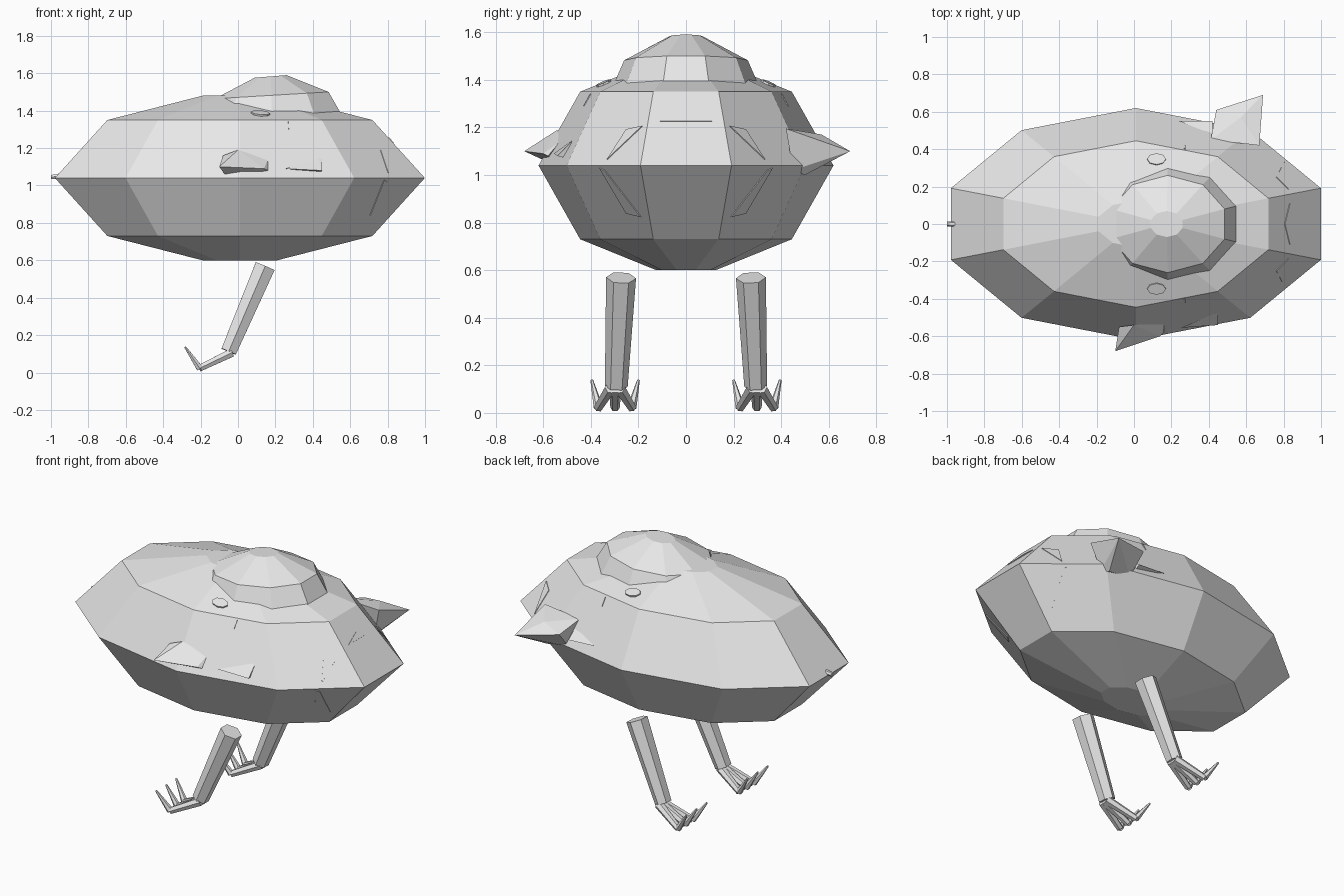
import bpy, bmesh, math
from mathutils import Vector
from mathutils.bvhtree import BVHTree

if "Cube" in bpy.data.objects:
    bpy.data.objects.remove(bpy.data.objects["Cube"])

grey = bpy.data.materials.new("plain_grey")
grey.diffuse_color = (0.8, 0.8, 0.8, 1)
grey.use_nodes = True
grey.node_tree.nodes["Principled BSDF"].inputs["Base Color"].default_value = grey.diffuse_color


def finish(name, bm):
    bmesh.ops.recalc_face_normals(bm, faces=bm.faces[:])
    me = bpy.data.meshes.new(name)
    bm.to_mesh(me)
    me.materials.append(grey)
    ob = bpy.data.objects.new(name, me)
    bpy.context.collection.objects.link(ob)
    return ob


def loft(bm, rings):
    """Skin a list of equal-length point rings and cap both ends."""
    vs = [[bm.verts.new(p) for p in r] for r in rings]
    n = len(vs[0])
    for a, b in zip(vs, vs[1:]):
        for i in range(n):
            j = (i + 1) % n
            bm.faces.new((a[i], a[j], b[j], b[i]))
    bm.faces.new(vs[0][::-1])
    bm.faces.new(vs[-1])


def decagon(cx, rx, ry, z, tilt=0):
    pts = []
    for i in range(10):
        a = math.radians(18 + 36 * i)
        dx = rx * math.cos(a)
        pts.append(Vector((cx + dx, ry * math.sin(a), z + tilt * dx)))
    return pts


def hull(name, pts):
    bm = bmesh.new()
    for p in pts:
        bm.verts.new(p)
    res = bmesh.ops.convex_hull(bm, input=bm.verts[:])
    loose = [v for v in bm.verts if not v.link_faces]
    bmesh.ops.delete(bm, geom=loose, context='VERTS')
    return finish(name, bm)


def tube(bm, p, q, r1, r2, n):
    """Tapered prism between two points, with corners toward +-y."""
    p, q = Vector(p), Vector(q)
    d = (q - p).normalized()
    u = (Vector((0, 1, 0)) - d * d.y).normalized()
    w = d.cross(u)
    rings = []
    for c, r in ((p, r1), (q, r2)):
        rings.append([c + r * (math.cos(2 * math.pi * i / n) * u +
                               math.sin(2 * math.pi * i / n) * w) for i in range(n)])
    loft(bm, rings)


# Faceted body
bm = bmesh.new()
loft(bm, [decagon(0.01, 0.21, 0.125, 0.60), decagon(0.01, 0.745, 0.445, 0.73),
          decagon(0.01, 1.04, 0.62, 1.04), decagon(0.01, 0.745, 0.445, 1.35),
          decagon(0.01, 0.21, 0.125, 1.48)])
body = finish("body", bm)
bm = bmesh.new()
bm.from_mesh(body.data)
surface = BVHTree.FromBMesh(bm)
bm.free()

# Tilted dome on top
bm = bmesh.new()
loft(bm, [decagon(0.18, 0.42, 0.335, 1.31, 0.06), decagon(0.18, 0.32, 0.26, 1.482, 0.06),
          decagon(0.175, 0.09, 0.07, 1.583, 0.08)])
finish("dome", bm)


def plate(name, pts, axis, lift=0.004):
    """Thin plate laid on the body, its outline cast along an axis."""
    axis = Vector(axis)
    out = []
    for p in pts:
        hit, nor, _, _ = surface.ray_cast(Vector(p) + axis * 3, -axis)
        if hit:
            out += [hit + nor * lift, hit - nor * 0.005]
    return hull(name, out)


# Markings on the blunt end
plate("end_mark_middle", [(0, -0.11, 1.225), (0, 0, 1.255), (0, 0.11, 1.225)], (1, 0, 0))
for s, side in ((-1, "front"), (1, "back")):
    plate("end_mark_upper_" + side,
          [(0, s * 0.33, 1.065), (0, s * 0.25, 1.19), (0, s * 0.182, 1.205)], (1, 0, 0))
    plate("end_mark_lower_" + side,
          [(0, s * 0.362, 1.03), (0, s * 0.34, 1.02), (0, s * 0.188, 0.825),
           (0, s * 0.25, 0.84)], (1, 0, 0))
    # Small oval eyes and slits below the dome
    plate("eye_" + side,
          [(0.12 + 0.05 * math.cos(a * math.pi / 4), s * 0.345 + 0.03 * math.sin(a * math.pi / 4), 0)
           for a in range(8)], (0, 0, 1), 0.009)
    plate("slit_" + side,
          [(0.268, 0, 1.34), (0.276, 0, 1.34), (0.272, 0, 1.29)], (0, s, 0))

# Side fins and the small spurs beside them
hull("front_fin", [(-0.10, -0.68, 1.10), (-0.08, -0.55, 1.16), (0.0, -0.54, 1.19),
                   (0.16, -0.53, 1.14), (0.16, -0.58, 1.08), (-0.06, -0.56, 1.045),
                   (0.14, -0.60, 1.09)])
hull("front_spur", [(0.25, -0.555, 1.09), (0.43, -0.48, 1.145), (0.45, -0.54, 1.08),
                    (0.45, -0.48, 1.14), (0.44, -0.50, 1.07)])
hull("back_fin", [(0.69, 0.69, 1.10), (0.44, 0.61, 1.14), (0.57, 0.57, 1.17),
                  (0.41, 0.45, 1.185), (0.67, 0.42, 1.195), (0.62, 0.45, 1.02),
                  (0.45, 0.50, 1.02), (0.60, 0.50, 1.0)])
hull("back_spur", [(0.24, 0.55, 1.10), (0.42, 0.55, 1.09), (0.42, 0.48, 1.14),
                   (0.42, 0.50, 1.07)])

# Small stub at the tapered end
bm = bmesh.new()
tube(bm, (-0.95, 0, 1.05), (-1.0, 0, 1.045), 0.017, 0.012, 6)
finish("tail_stub", bm)

# Legs with three clawed toes each
for s, side in ((-1, "front"), (1, "back")):
    bm = bmesh.new()
    tube(bm, (0.145, s * 0.273, 0.568), (-0.05, s * 0.293, 0.112), 0.063, 0.048, 6)
    finish("leg_" + side, bm)
    bm = bmesh.new()
    for k in (-1, 0, 1):
        y = s * 0.298
        toe = (-0.205, y + k * 0.07, 0.023)
        tube(bm, (-0.035, y + k * 0.018, 0.105), toe, 0.026, 0.02, 6)
        tube(bm, toe, (-0.283, y + k * 0.098, 0.137), 0.02, 0.006, 6)
    finish("foot_" + side, bm)
